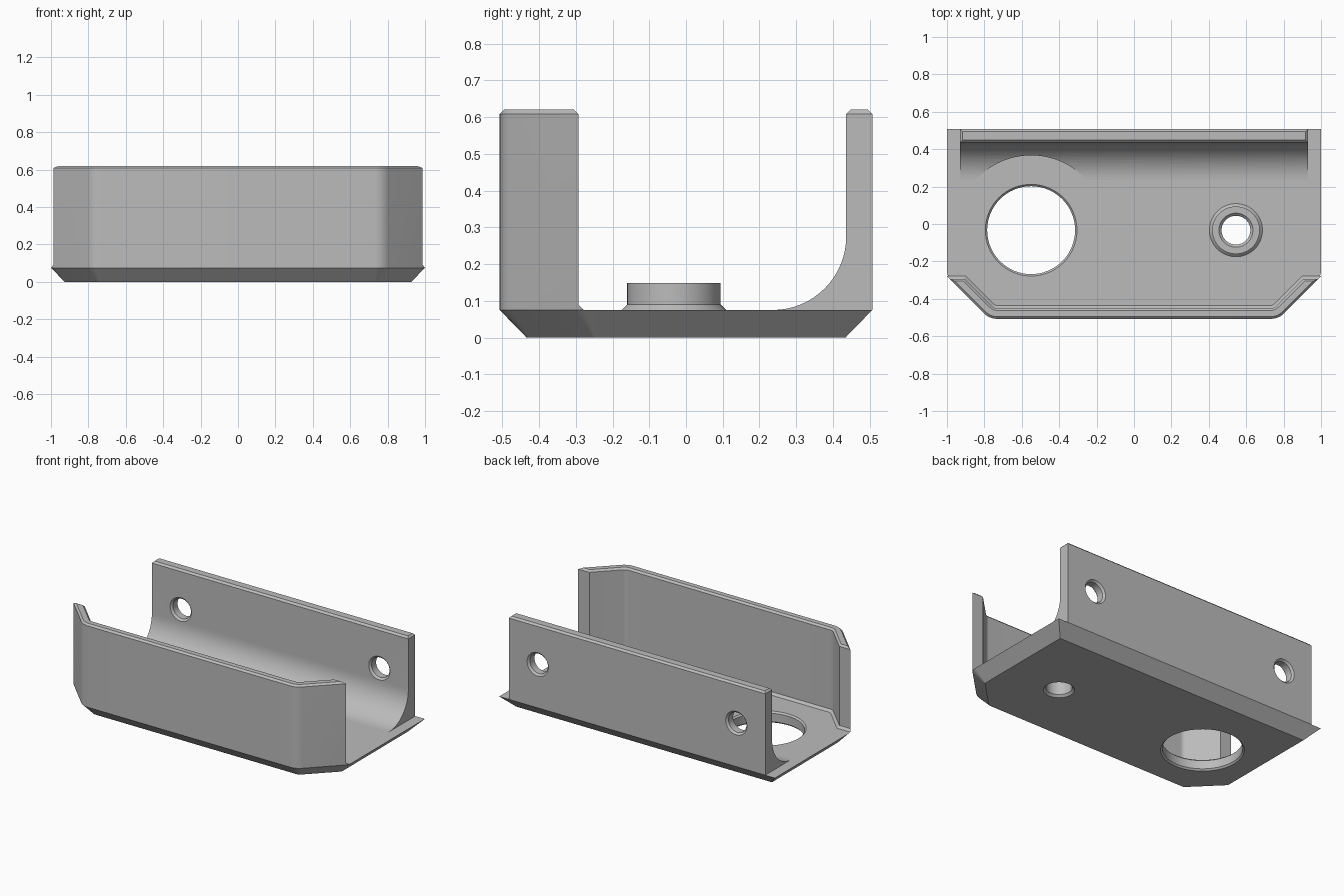
import bpy
import bmesh
from math import sin, cos, pi, tan, radians

if "Cube" in bpy.data.objects:
    bpy.data.objects.remove(bpy.data.objects["Cube"])

grey = bpy.data.materials.new("plain grey")
grey.use_nodes = True
grey.diffuse_color = (0.5, 0.5, 0.5, 1)
grey.node_tree.nodes["Principled BSDF"].inputs["Base Color"].default_value = (0.5, 0.5, 0.5, 1)

TOP = 0.075       # plate thickness
HEIGHT = 0.62     # wall height
DEPTH = 0.507     # half depth
EDGE = 0.012      # small chamfer
BIG = (-0.55, -0.033)
SMALL = (0.545, -0.033)


def loft(name, rings, cap="ngon", bevel_top=0):
    """Skin closed rings of points; cap is 'ngon', 'strip' or 'loop'."""
    bm = bmesh.new()
    vs = [[bm.verts.new(p) for p in r] for r in rings]
    n = len(vs[0])
    pairs = list(zip(vs, vs[1:]))
    if cap == "loop":
        pairs.append((vs[-1], vs[0]))
    for a, b in pairs:
        for i in range(n):
            j = (i + 1) % n
            bm.faces.new((a[i], a[j], b[j], b[i]))
    for r in (vs[0], vs[-1]):
        if cap == "ngon":
            bm.faces.new(r)
        elif cap == "strip":
            for i in range(n // 2 - 1):
                bm.faces.new((r[i], r[i + 1], r[n - 2 - i], r[n - 1 - i]))
    if bevel_top:
        edges = [e for e in bm.edges if all(v.co.z > HEIGHT - 0.001 for v in e.verts)]
        bmesh.ops.bevel(bm, geom=edges, offset=bevel_top, segments=1, affect="EDGES")
    bmesh.ops.recalc_face_normals(bm, faces=bm.faces)
    mesh = bpy.data.meshes.new(name)
    bm.to_mesh(mesh)
    bm.free()
    mesh.materials.append(grey)
    obj = bpy.data.objects.new(name, mesh)
    bpy.context.collection.objects.link(obj)
    return obj


def lathe(name, profile, centre, axis="z", cap="ngon", sides=64):
    """Turn (radius, position) pairs about an upright or a front-to-back axis."""
    rings = []
    for r, h in profile:
        ring = []
        for i in range(sides):
            a = 2 * pi * i / sides
            u, v = centre[0] + r * cos(a), centre[1] + r * sin(a)
            ring.append((u, v, h) if axis == "z" else (u, h, v))
        rings.append(ring)
    return loft(name, rings, cap)


def hole(centre, r, lo, hi, c, axis="z"):
    """Cutter for a hole with chamfered rims."""
    out = 0.02
    return lathe("cutter", [(r + c + out, lo - out), (r, lo + c), (r, hi - c),
                            (r + c + out, hi + out)], centre, axis)


def cut(obj, cutters):
    bpy.context.view_layer.objects.active = obj
    for c in cutters:
        c.hide_render = True
        m = obj.modifiers.new("cut", "BOOLEAN")
        m.operation, m.solver, m.object = "DIFFERENCE", "EXACT", c
        bpy.ops.object.modifier_apply(modifier=m.name)
        bpy.data.objects.remove(c)


# Rounded front outline, right half, inset by d
T = tan(radians(22.5))
R_FRONT, R_SIDE, SIDE_Y = 0.1, 0.08, -0.28
FRONT_X = 1 - (DEPTH + SIDE_Y)
C_FRONT = (FRONT_X - R_FRONT * T, -DEPTH + R_FRONT)
C_SIDE = (1 - R_SIDE, SIDE_Y + R_SIDE * T)


def arc(c, r, start, steps=8):
    angles = [radians(start + 45 * i / steps) for i in range(steps + 1)]
    return [(c[0] + r * cos(a), c[1] + r * sin(a)) for a in angles]


def mirrored(half):
    return [(-x, y) for x, y in reversed(half)] + half


# Base plate, tapering to a smaller underside
def plate_ring(d, z):
    half = arc(C_FRONT, R_FRONT - d, -90) + arc(C_SIDE, R_SIDE - d, -45)
    half.append((1 - d, DEPTH - d))
    return [(x, y, z) for x, y in mirrored(half)]


plate = loft("base_plate", [plate_ring(0.073, 0), plate_ring(0, TOP)])
cut(plate, [hole(BIG, 0.235, 0, TOP, 0.01), hole(SMALL, 0.077, 0, 0.148, 0.014)])


# Front wall: inset, height and end trim of each cross-section corner
def wall_line(d, z, trim):
    half = arc(C_FRONT, R_FRONT - d, -90)
    x, y = half[-1]
    end = -0.293 - trim
    half.append((min(1, x + end - y), end))
    return [(x, y, z) for x, y in mirrored(half)]


THICK, FOOT = 0.057, 0.015
section = [(0, TOP, -FOOT), (0, TOP + FOOT, 0), (0, HEIGHT - EDGE, 0),
           (EDGE, HEIGHT, EDGE), (THICK - EDGE, HEIGHT, EDGE),
           (THICK, HEIGHT - EDGE, 0), (THICK, TOP + FOOT, 0),
           (THICK + FOOT, TOP, -FOOT)]
front = loft("front_wall", list(zip(*[wall_line(*s) for s in section])), "strip")

# Back wall with a large inner fillet, screw holes and round clearance
R_FILLET, INNER = 0.2, 0.436
profile = [(DEPTH, TOP), (DEPTH, HEIGHT), (INNER, HEIGHT)]
for i in range(17):
    a = pi / 2 * i / 16
    profile.append((INNER - R_FILLET + R_FILLET * cos(a),
                    TOP + R_FILLET - R_FILLET * sin(a)))
back = loft("back_wall", [[(x, y, z) for y, z in profile] for x in (-0.93, 0.93)],
            bevel_top=EDGE)
cut(back, [hole((x, 0.36), 0.065, INNER, DEPTH, EDGE, "y") for x in (-0.72, 0.72)]
    + [lathe("cutter", [(0.4, 0.05), (0.4, 0.4)], BIG, sides=96)])

# Raised boss around the small hole
boss = lathe("boss", [(0.142, TOP), (0.127, 0.09), (0.127, 0.148), (0.091, 0.148),
                      (0.077, 0.134), (0.077, TOP)], SMALL, cap="loop")

# Smooth the rounded faces, keep the chamfers crisp
for obj in (plate, front, back, boss):
    bpy.ops.object.select_all(action="DESELECT")
    obj.select_set(True)
    bpy.context.view_layer.objects.active = obj
    bpy.ops.object.shade_smooth_by_angle(angle=radians(25))
